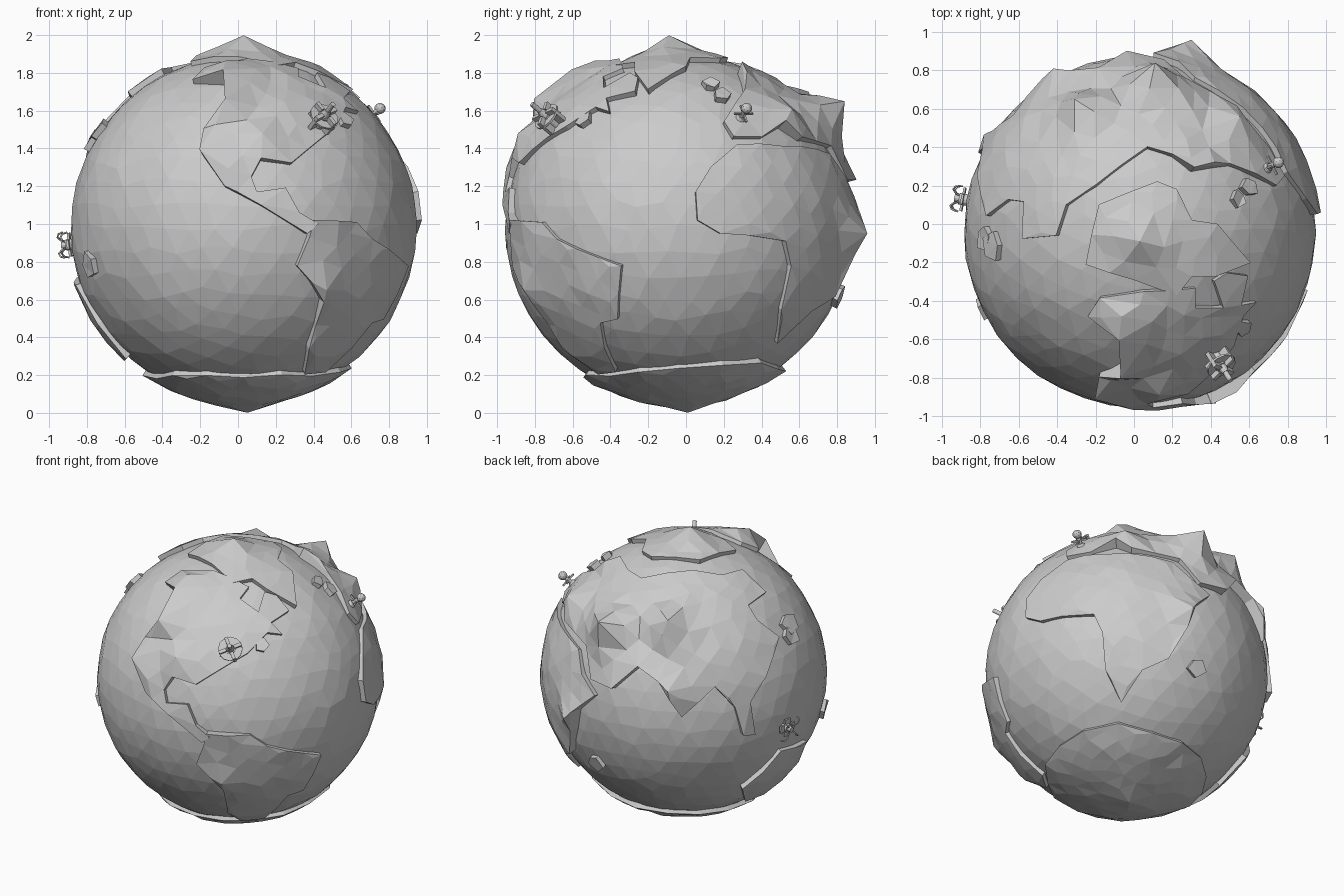
import bpy, bmesh, math, random
from mathutils import Vector as V, Matrix
from mathutils.geometry import delaunay_2d_cdt

if "Cube" in bpy.data.objects:
    bpy.data.objects.remove(bpy.data.objects["Cube"])

random.seed(4)
CENTRE = V((0.03, -0.04, 0.98))
SEA, LAND, FOOT = 0.92, 0.938, 0.885


def frame(az, el, cx, cy, s, flip=1):
    a, e = math.radians(az), math.radians(el)
    right = V((-math.sin(a), math.cos(a), 0))
    cam = V((math.cos(a) * math.cos(e), math.sin(a) * math.cos(e), math.sin(e)))
    return right, cam.cross(right), cam, cx, cy, s, flip


# Projection frames used to place coast points on the globe
VIEWS = {"F": frame(-90, 0, .03, .98, 1), "R": frame(0, 0, -.04, .98, 1),
         "T": frame(-90, 90, .03, -.04, 1), "FR": frame(-50, 30, 238, 680, 153, -1),
         "BL": frame(125, 30, 686, 673, 153, -1), "BR": frame(52, -25, 1134, 677, 153, -1)}


def on_globe(view, a, b):
    r, u, c, cx, cy, s, f = VIEWS[view]
    x, y = (a - cx) / s, f * (b - cy) / s
    d = math.sqrt(max(0, .935 ** 2 - x * x - y * y))
    return (r * x + u * y + c * d).normalized()


def coast(*runs):
    return [on_globe(view, a, b) for view, pts in runs for a, b in pts]


# Mountain tops, relative to the globe centre
PEAKS = [V(p) for p in (
    (.0, -.05, 1.019), (.02, .05, -.979), (.08, .88, .67), (.27, 1.0, -.03), (.39, .28, .92),
    (-.34, .69, .72), (-.76, .6, -.03), (.52, .6, .63), (.39, .82, -.36), (-.08, -.55, .88),
    (-.1, -.75, .74), (-.2, -.91, .4), (.46, -.88, .04), (.44, -.82, -.33), (.38, -.56, -.68),
    (-.45, .85, .3), (-.15, .95, .35), (-.6, .6, .45), (.2, .75, .65), (.1, -.85, .5))]


def height(d):
    base = LAND + random.uniform(0, .012)
    return max([base] + [base + (p.length - base) * (1 - d.angle(p) / .2) for p in PEAKS
                         if d.angle(p) < .2])


def new_object(name, bm):
    me = bpy.data.meshes.new(name)
    bm.to_mesh(me)
    bm.free()
    ob = bpy.data.objects.new(name, me)
    bpy.context.collection.objects.link(ob)
    ob.location = CENTRE
    return ob


def golden_points(n):
    for i in range(n):
        z, t = 1 - (2 * i + 1) / n, i * 2.39996
        r = math.sqrt(1 - z * z)
        yield V((r * math.cos(t), r * math.sin(t), z))


def land(name, outline):
    """Raised faceted plate with cliff walls, triangulated on a flattened map."""
    c = sum(outline, V()).normalized()
    e1 = c.orthogonal().normalized()
    e2 = c.cross(e1)

    def flat(d):
        t = c.angle(d)
        w = d - c * c.dot(d)
        w = w.normalized() * t if w.length > 1e-6 else V()
        return V((w.dot(e1), w.dot(e2)))

    rim = []
    for a, b in zip(outline, outline[1:] + outline[:1]):
        n = max(1, int(a.angle(b) / .14))
        rim += [a.slerp(b, i / n) for i in range(n)]
    n = len(rim)
    inner = [p.normalized() for p in PEAKS]
    inner += [d for d in golden_points(900) if all(d.angle(p) > .09 for p in PEAKS)]
    inner = [d for d in inner if c.angle(d) < 1.9 and all(d.angle(p) > .055 for p in rim)]
    pts = [flat(d) for d in rim + inner]
    out = delaunay_2d_cdt(pts, [(i, (i + 1) % n) for i in range(n)], [], 1, 1e-5)
    bm = bmesh.new()
    vs = []
    for p in out[0]:
        t = p.length
        d = c * math.cos(t) + ((e1 * p.x + e2 * p.y) * (math.sin(t) / t) if t > 1e-6 else V())
        vs.append(bm.verts.new(d * height(d.normalized())))
    for f in out[2]:
        bm.faces.new([vs[i] for i in f])
    bmesh.ops.delete(bm, geom=[v for v in bm.verts if not v.link_faces], context='VERTS')
    for f in bm.faces:
        f.normal_update()
        if f.normal.dot(f.calc_center_median()) < 0:
            f.normal_flip()
    edge = [e for e in bm.edges if len(e.link_faces) == 1]
    ext = bmesh.ops.extrude_edge_only(bm, edges=edge)
    for g in ext["geom"]:
        if isinstance(g, bmesh.types.BMVert):
            g.co = g.co.normalized() * FOOT
    return new_object(name, bm)


# Ocean ball
bm = bmesh.new()
bmesh.ops.create_icosphere(bm, subdivisions=4, radius=SEA)
for v in bm.verts:
    v.co = (v.co + V([random.uniform(-.02, .02) for _ in range(3)])).normalized() * random.uniform(.913, SEA)
new_object("ocean", bm)

# Continents
land("north_continent", coast(
    ("F", [(-.24, 1.76), (-.07, 1.75), (-.06, 1.6), (-.18, 1.5), (-.19, 1.37), (-.07, 1.2),
           (.12, 1.1), (.36, .95), (.41, 1.0), (.32, 1.06), (.25, 1.19), (.1, 1.17), (.07, 1.25), (.12, 1.34), (.28, 1.32)]),
    ("FR", [(237, 668), (258, 648), (273, 650), (262, 638), (281, 626), (270, 610), (258, 606),
            (250, 627), (233, 612), (243, 600), (210, 582), (180, 578)])))
land("south_continent", coast(
    ("F", [(.39, 1.02), (.37, .93), (.31, .78), (.38, .7), (.44, .6), (.37, .35), (.35, .21)]),
    ("R", [(-.37, .22), (-.43, .35), (-.45, .48), (-.36, .5), (-.34, .78), (-.68, .92), (-.76, 1.01)])))
land("southern_land", coast(
    ("R", [(.05, 1.17), (.06, 1.02), (.18, .95), (.33, .94), (.52, .91), (.55, .78), (.5, .55), (.48, .37)]),
    ("BR", [(1145, 684), (1170, 672), (1188, 640), (1194, 620), (1212, 605), (1192, 588)]),
    ("R", [(.76, 1.37), (.5, 1.41), (.27, 1.42), (.13, 1.3)])))
land("great_continent", coast(
    ("R", [(.2, 1.54), (.25, 1.46), (.4, 1.46), (.5, 1.52), (.6, 1.45), (.76, 1.41)]),
    ("BL", [(592, 690), (615, 700), (640, 680), (660, 695), (682, 730), (715, 700), (735, 720),
            (742, 745), (755, 745), (750, 714), (765, 688), (778, 648), (757, 632), (748, 617), (765, 603)]),
    ("T", [(-.4, -.06), (-.35, .1), (-.2, .2), (.07, .4), (.2, .36), (.3, .28), (.5, .31)])))
land("polar_ice", coast(
    ("T", [(-.25, -.21), (.0, -.29), (.22, -.37), (.3, -.27), (.42, -.27), (.6, -.2), (.5, -.08),
           (.43, .0), (.3, .02), (.22, .18), (.12, .22), (-.18, .1)])))
land("east_island_continent", [V(p).normalized() for p in (
    (-.88, -.1, -.3), (-.87, .18, -.26), (-.69, .36, -.5), (-.6, .2, -.67), (-.61, -.17, -.68), (-.76, -.17, -.5))])
cap = []
for i in range(16):
    az = i * math.pi / 8
    lat = math.radians(-56 + 5 * max(0, math.cos(az - .9)) + random.uniform(-2, 2))
    cap.append(V((math.cos(az) * math.cos(lat), math.sin(az) * math.cos(lat), math.sin(lat))))
land("southern_ice", cap)

# Small islands
ISLES = [("T", .6, .19, .07), ("R", .13, 1.74, .06), ("BR", 1200, 678, .08), ("BL", 789, 632, .09),
         ("T", -.78, -.07, .08), ("F", -.79, .78, .08), ("F", .57, 1.55, .06)]
for k, (view, a, b, r) in enumerate(ISLES):
    c = on_globe(view, a, b)
    e1 = c.orthogonal().normalized()
    e2 = c.cross(e1)
    ring = [(c + (e1 * math.cos(t) + e2 * math.sin(t)) * r * random.uniform(.6, 1.1)).normalized()
            for t in [i * math.tau / 5 for i in range(5)]]
    land(f"island_{k + 1}", ring)


# Little machines standing on the globe
def machine(name, direction, radius, cones=(), boxes=(), balls=()):
    d = V(direction).normalized()
    M = Matrix.Translation(d * radius) @ d.to_track_quat('Z', 'Y').to_matrix().to_4x4()
    bm = bmesh.new()
    for r1, r2, z0, z1, x, y in cones:
        bmesh.ops.create_cone(bm, cap_ends=True, segments=12, radius1=r1, radius2=r2, depth=z1 - z0,
                              matrix=M @ Matrix.Translation((x, y, (z0 + z1) / 2)))
    for loc, size, turn in boxes:
        bmesh.ops.create_cube(bm, size=1, matrix=M @ Matrix.Rotation(turn, 4, 'Z') @
                              Matrix.Translation(loc) @ Matrix.Diagonal((*size, 1)))
    for loc, r in balls:
        bmesh.ops.create_icosphere(bm, subdivisions=2, radius=r, matrix=M @ Matrix.Translation(loc))
    return new_object(name, bm), M


quarter = [i * math.pi / 2 for i in range(4)]
machine("orbital_tower", (.39, -.64, .54), .93,
        cones=[(.035, .035, 0, .09, 0, 0), (.08, .08, .07, .082, 0, 0), (.03, .016, .08, .13, 0, 0),
               (.014, .014, .13, .19, 0, 0)],
        boxes=[((.052, 0, .06), (.05, .022, .1), t + .4) for t in quarter])
machine("beacon", (.72, .36, .63), .93,
        cones=[(.035, .02, 0, .03, 0, 0), (.014, .014, .02, .09, 0, 0)],
        boxes=[((.03, 0, .05), (.05, .01, .012), t) for t in quarter], balls=[((0, 0, .095), .03)])
walker, M = machine("hook_station", (-.93, .17, -.09), .91,
                    cones=[(.03, .03, 0, .05, 0, 0), (.018, .018, .05, .075, 0, 0)],
                    boxes=[((.045, 0, .03), (.035, .05, .012), t) for t in quarter])

# Curved hooks of the station
for k, t in enumerate(quarter):
    cu = bpy.data.curves.new(f"hook_{k + 1}", 'CURVE')
    cu.dimensions, cu.bevel_depth, cu.bevel_resolution = '3D', .005, 1
    sp = cu.splines.new('POLY')
    arc = [(.02, .04), (.035, .07), (.06, .085), (.085, .075), (.095, .05)]
    sp.points.add(len(arc) - 1)
    for p, (r, z) in zip(sp.points, arc):
        p.co = (*(M @ V((r * math.cos(t + .78), r * math.sin(t + .78), z))), 1)
    ob = bpy.data.objects.new(f"hook_{k + 1}", cu)
    ob.location = CENTRE
    bpy.context.collection.objects.link(ob)
